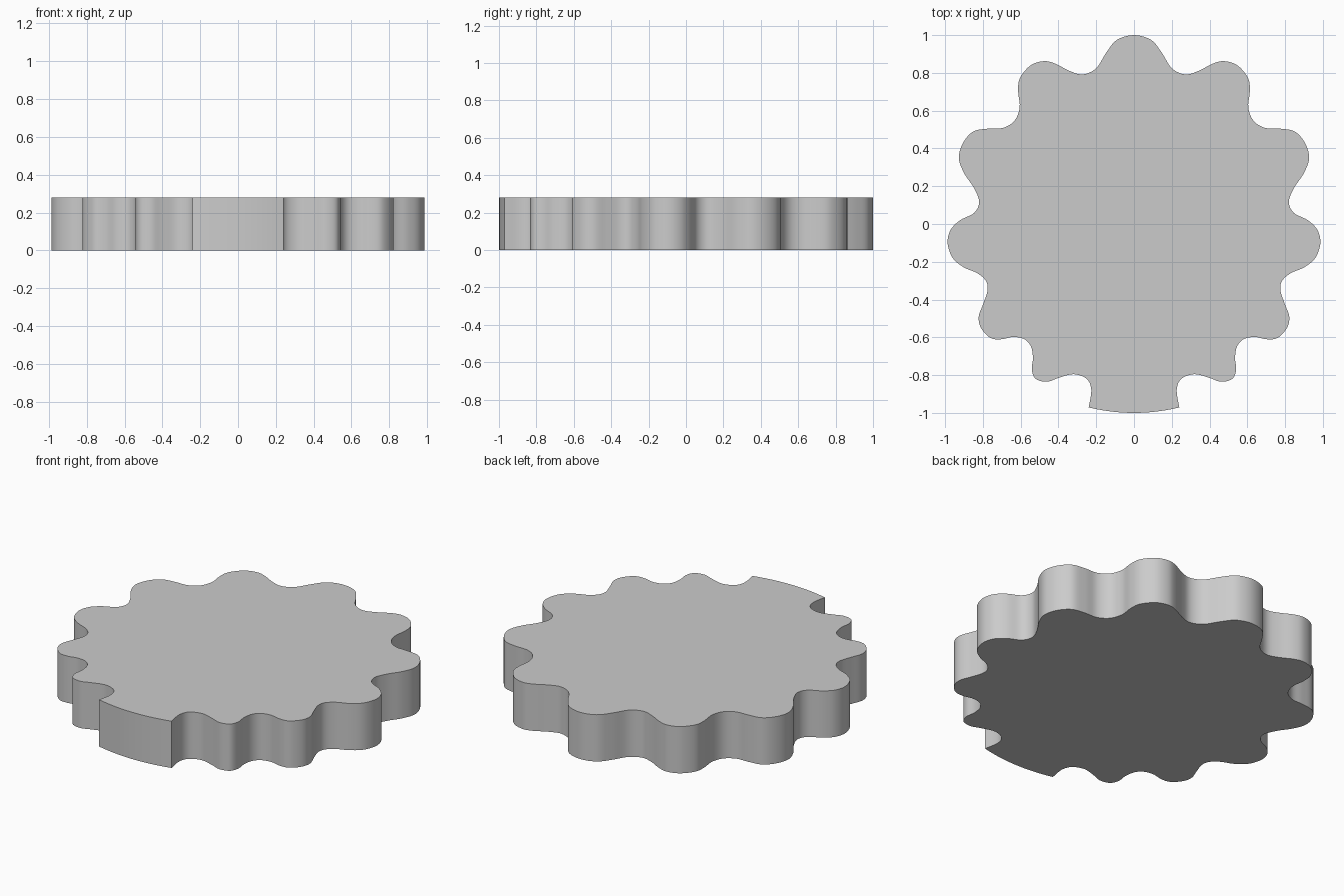
import bpy, bmesh, math
from mathutils import Vector

if "Cube" in bpy.data.objects:
    bpy.data.objects.remove(bpy.data.objects["Cube"])

HEIGHT = 0.28

# Right half of the scalloped outline, from the top lobe to the flat foot
half = [(0, 1), (.09, .975), (.145, .91), (.2, .825), (.27, .792), (.34, .81),
        (.42, .85), (.48, .862), (.55, .838), (.605, .77), (.613, .70), (.605, .62),
        (.63, .55), (.69, .51), (.77, .505), (.85, .49), (.905, .43), (.927, .35),
        (.90, .27), (.85, .195), (.82, .12), (.845, .06), (.92, .02), (.97, -.03),
        (.987, -.1), (.96, -.18), (.90, -.23), (.83, -.26), (.785, -.30),
        (.775, -.35), (.797, -.42), (.822, -.49), (.81, -.55), (.76, -.603),
        (.70, -.61), (.64, -.598), (.58, -.61), (.545, -.65), (.535, -.71),
        (.541, -.77), (.52, -.82), (.46, -.835), (.40, -.815), (.32, -.795),
        (.25, -.82), (.226, -.88), (.24, -.971)]


def smooth_path(points, steps=5):
    """Catmull-Rom curve through an open list of points."""
    p = [Vector(q) for q in points]
    p = [p[0]] + p + [p[-1]]
    out = []
    for a, b, c, d in zip(p, p[1:], p[2:], p[3:]):
        for i in range(steps):
            t = i / steps
            out.append(0.5 * (2 * b + (c - a) * t + (2 * a - 5 * b + 4 * c - d) * t * t
                              + (3 * b - a - 3 * c + d) * t ** 3))
    return out + [p[-1]]


# Mirrored scallops closed by a shallow circular arc at the front
left = [(-x, y) for x, y in reversed(half[1:])]
outline = smooth_path(left + half)
end = math.asin(0.24)
arc = [Vector((math.sin(a), -math.cos(a)))
       for a in (end * (1 - 2 * i / 12) for i in range(1, 12))]
outline += arc

# Scalloped plate extruded upward from the ground
bm = bmesh.new()
base = bm.faces.new([bm.verts.new((p.x, p.y, 0)) for p in outline])
top = bmesh.ops.extrude_face_region(bm, geom=[base], use_keep_orig=True)["geom"]
bmesh.ops.translate(bm, vec=(0, 0, HEIGHT),
                    verts=[g for g in top if isinstance(g, bmesh.types.BMVert)])
bmesh.ops.recalc_face_normals(bm, faces=bm.faces)
mesh = bpy.data.meshes.new("scalloped_plate")
bm.to_mesh(mesh)
bm.free()
plate = bpy.data.objects.new("scalloped_plate", mesh)
bpy.context.collection.objects.link(plate)
bpy.context.view_layer.objects.active = plate
plate.select_set(True)
bpy.ops.object.shade_smooth_by_angle(angle=math.radians(35))
